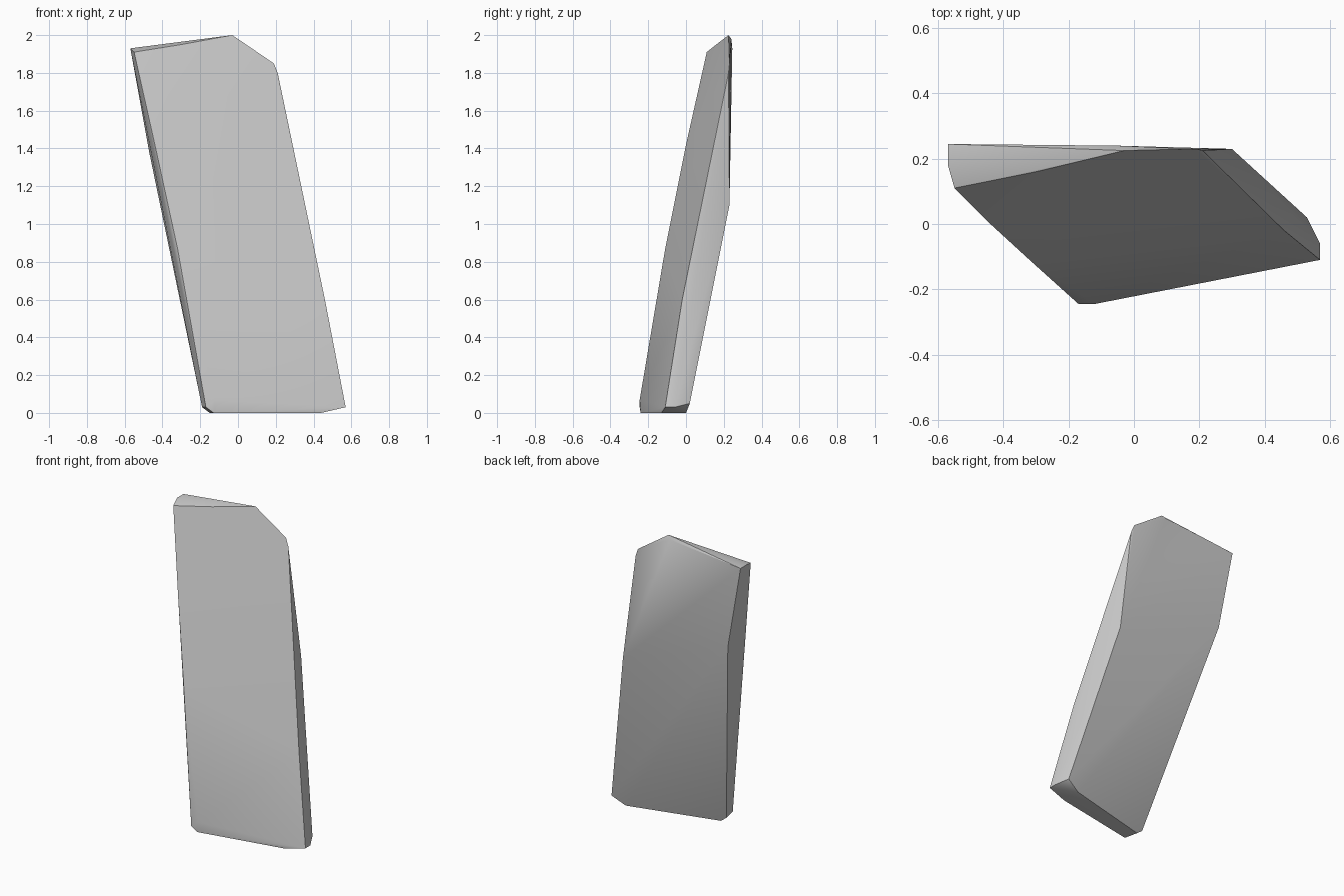
import bpy
import bmesh

# Remove the default cube only
default_cube = bpy.data.objects.get("Cube")
if default_cube:
    bpy.data.objects.remove(default_cube, do_unlink=True)


def flat_material(name, colour):
    material = bpy.data.materials.new(name)
    material.use_nodes = True
    material.diffuse_color = colour
    shader = material.node_tree.nodes["Principled BSDF"]
    shader.inputs["Base Color"].default_value = colour
    shader.inputs["Roughness"].default_value = 0.9
    return material


def convex_stone(name, corners, material):
    """Wrap the corner points in a tight convex skin with crisp edges."""
    bm = bmesh.new()
    for corner in corners:
        bm.verts.new(corner)
    hull = bmesh.ops.convex_hull(bm, input=bm.verts[:])
    loose = set(hull["geom_interior"]) | set(hull["geom_unused"])
    loose_verts = [v for v in loose if isinstance(v, bmesh.types.BMVert)]
    bmesh.ops.delete(bm, geom=loose_verts, context="VERTS")
    bmesh.ops.recalc_face_normals(bm, faces=bm.faces[:])

    mesh = bpy.data.meshes.new(name)
    bm.to_mesh(mesh)
    bm.free()
    mesh.materials.append(material)
    stone = bpy.data.objects.new(name, mesh)
    bpy.context.collection.objects.link(stone)
    bpy.ops.object.select_all(action="DESELECT")
    stone.select_set(True)
    bpy.context.view_layer.objects.active = stone
    bpy.ops.object.shade_smooth_by_angle(angle=0.5)
    return stone


# Chipped foot resting on the ground
foot = [
    (-0.13, -0.24, 0), (-0.15, -0.15, 0), (0.44, 0, 0), (0.44, -0.13, 0),
    (-0.17, -0.245, 0.03), (-0.12, -0.245, 0.07), (-0.19, -0.15, 0.03),
    (0.53, 0.02, 0.05), (0.57, -0.06, 0.03), (0.57, -0.11, 0.03),
]

# Long edges of the leaning slab, with the bend across the back
sides = [
    (-0.32, -0.11, 0.87), (-0.44, 0, 1.42), (0.46, -0.02, 0.6),
    (0.3, 0.23, 1.1), (-0.47, 0.235, 1.38),
]

# Sloping crown with one clipped corner
crown = [
    (-0.55, 0.11, 1.91), (-0.57, 0.18, 1.93), (-0.57, 0.245, 1.93),
    (-0.3, 0.16, 1.95), (-0.03, 0.225, 2), (-0.05, 0.24, 1.98),
    (0.19, 0.23, 1.85), (0.21, 0.225, 1.8),
]

grey_stone = flat_material("grey_stone", (0.6, 0.6, 0.6, 1))
convex_stone("stone_slab", foot + sides + crown, grey_stone)
